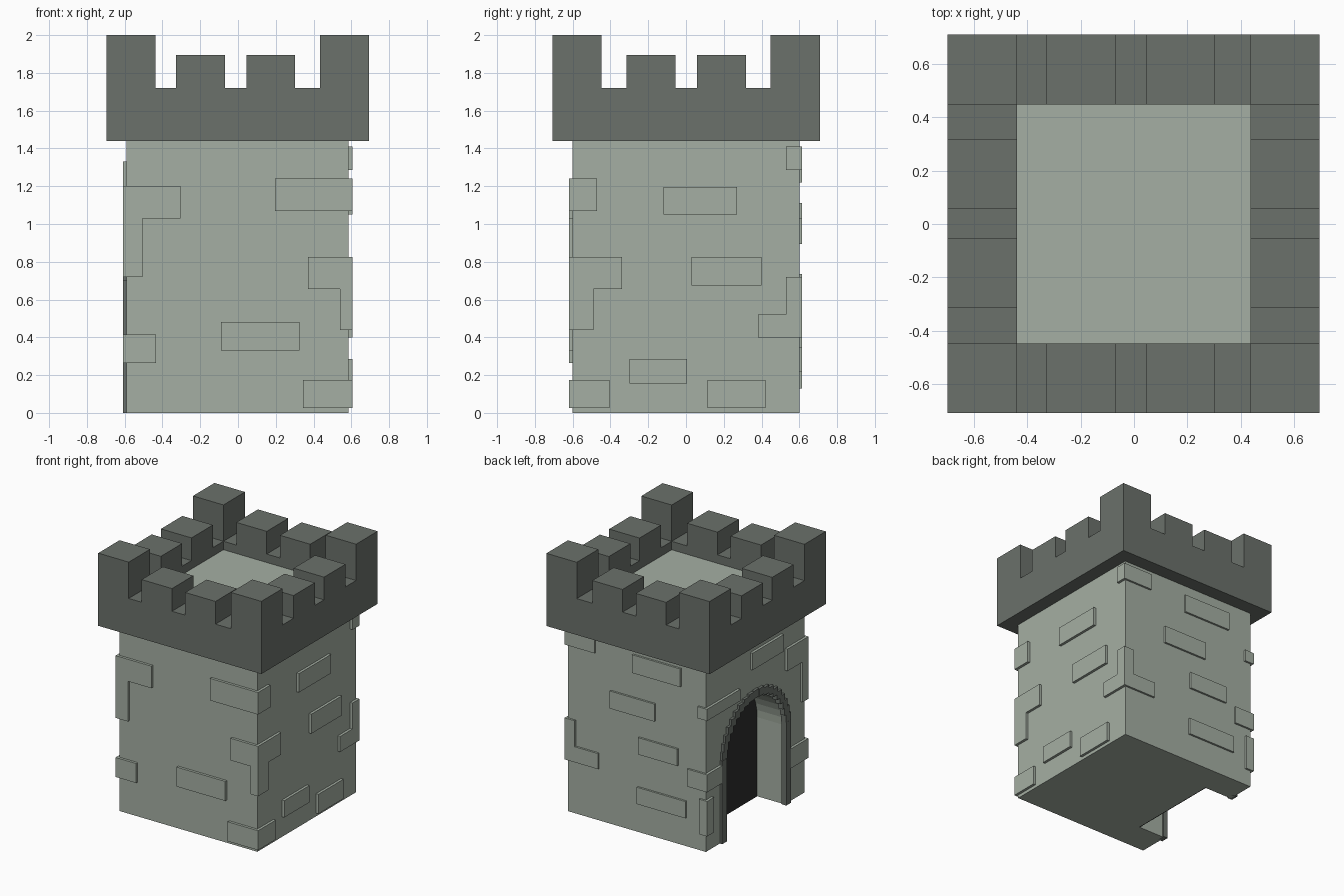
import bpy, bmesh, math

if "Cube" in bpy.data.objects:
    bpy.data.objects.remove(bpy.data.objects["Cube"])

def material(name, c):
    m = bpy.data.materials.new(name)
    m.diffuse_color = (*c, 1)
    m.use_nodes = True
    m.node_tree.nodes["Principled BSDF"].inputs["Base Color"].default_value = m.diffuse_color
    return m

STONE = material("pale_stone", (0.376, 0.429, 0.367))
DARK = material("dark_stone", (0.147, 0.165, 0.147))
BLACK = material("doorway_black", (0.028, 0.028, 0.028))

def finish(name, bm, mat):
    bmesh.ops.recalc_face_normals(bm, faces=bm.faces)
    me = bpy.data.meshes.new(name)
    bm.to_mesh(me)
    bm.free()
    me.materials.append(mat)
    ob = bpy.data.objects.new(name, me)
    bpy.context.collection.objects.link(ob)
    return ob

def add_box(bm, x0, x1, y0, y1, z0, z1):
    vs = bmesh.ops.create_cube(bm, size=1)["verts"]
    for v in vs:
        v.co = (x1 if v.co.x > 0 else x0, y1 if v.co.y > 0 else y0, z1 if v.co.z > 0 else z0)

def boxes(name, items, mat):
    bm = bmesh.new()
    for b in items:
        add_box(bm, *b)
    return finish(name, bm, mat)

CY, SPRING = 0.01, 0.61   # arch centre and springing height

def arch_prism(name, x0, x1, r, zb, mat):
    pts = [(CY + r, zb)]
    pts += [(CY + r * math.cos(a), SPRING + r * math.sin(a))
            for a in (math.pi * i / 20 for i in range(21))]
    pts.append((CY - r, zb))
    bm = bmesh.new()
    a = [bm.verts.new((x0, y, z)) for y, z in pts]
    b = [bm.verts.new((x1, y, z)) for y, z in pts]
    bm.faces.new(a)
    bm.faces.new(b[::-1])
    for i in range(len(pts)):
        j = (i + 1) % len(pts)
        bm.faces.new((a[i], b[i], b[j], a[j]))
    return finish(name, bm, mat)

# Tower body (its top is the roof floor), with the doorway recess cut in the -x side
body = boxes("tower_body", [(-0.59, 0.585, -0.6, 0.6, 0, 1.655)], STONE)
cutter = arch_prism("doorway_cutter", -0.75, -0.35, 0.37, -0.1, STONE)
cutter.hide_render = True
mod = body.modifiers.new("doorway", "BOOLEAN")
mod.operation, mod.solver, mod.object = "DIFFERENCE", "EXACT", cutter
bpy.context.view_layer.objects.active = body
bpy.ops.object.modifier_apply(modifier=mod.name)
bpy.data.objects.remove(cutter)

# Black panel at the back of the recess
arch_prism("doorway_panel", -0.356, -0.349, 0.369, 0.0, BLACK)

# Stepped door surround: two posts and a ring of small blocks
R, H = 0.39, 0.03
trim = [(-0.61, -0.57, CY + s * R - H, CY + s * R + H, 0, SPRING + 0.03) for s in (-1, 1)]
N = 20
for i in range(1, N):
    a = math.pi * i / N
    y, z = CY + R * math.cos(a), SPRING + R * math.sin(a)
    trim.append((-0.61, -0.57, y - H, y + H, z - H, z + H))
boxes("door_surround", trim, DARK)

# Battlement crown: a ring of grid cells with stepped heights
xs = [-0.697, -0.437, -0.327, -0.068, 0.045, 0.303, 0.435, 0.694]
ys = [-0.707, -0.447, -0.315, -0.055, 0.057, 0.318, 0.447, 0.709]
BASE = 1.44

def height(i, j):
    if not (0 <= i <= 6 and 0 <= j <= 6) or (0 < i < 6 and 0 < j < 6):
        return BASE
    if i in (0, 6) and j in (0, 6):
        return 2.0
    k = j if i in (0, 6) else i
    return 1.895 if k in (2, 4) else 1.72

bm = bmesh.new()
def quad(*pts):
    bm.faces.new([bm.verts.new(p) for p in pts])
for i in range(7):
    for j in range(7):
        h = height(i, j)
        if h == BASE:
            continue
        c = [(xs[i], ys[j]), (xs[i + 1], ys[j]), (xs[i + 1], ys[j + 1]), (xs[i], ys[j + 1])]
        quad(*[(x, y, h) for x, y in c])
        quad(*[(x, y, BASE) for x, y in reversed(c)])
        for k, (di, dj) in enumerate(((0, -1), (1, 0), (0, 1), (-1, 0))):
            n = height(i + di, j + dj)
            if n < h:
                p, q = c[k], c[(k + 1) % 4]
                quad((*p, n), (*q, n), (*q, h), (*p, h))
me = bpy.data.meshes.new("battlement_crown")   # normals already face outwards
bm.to_mesh(me)
bm.free()
me.materials.append(DARK)
bpy.context.collection.objects.link(bpy.data.objects.new("battlement_crown", me))

# Raised stones lying within one wall
F, B, L, Rt = -0.62, 0.615, -0.61, 0.605   # outer stone faces
boxes("front_stones", [(-0.09, 0.325, F, -0.58, 0.33, 0.48)], STONE)
boxes("right_stones", [(0.56, Rt, *s) for s in (
    (-0.12, 0.27, 1.05, 1.195), (0.03, 0.40, 0.675, 0.825),
    (-0.30, 0.005, 0.155, 0.285), (0.115, 0.42, 0.025, 0.175))], STONE)
boxes("back_stones", [(x0, x1, 0.58, B, z0, z1) for x0, x1, z0, z1 in (
    (-0.38, 0.03, 1.22, 1.36), (-0.16, 0.22, 0.895, 1.03),
    (-0.355, -0.02, 0.605, 0.735), (-0.425, -0.01, 0.22, 0.35))], STONE)
boxes("left_stones", [(L, -0.57, -0.32, 0.06, 1.20, 1.33)], STONE)

# Stones wrapping around the vertical corners
boxes("corner_stones", [
    (0.195, Rt, F, -0.47, 1.07, 1.24),      # front right
    (0.37, Rt, F, -0.34, 0.655, 0.825),
    (0.54, Rt, F, -0.49, 0.44, 0.655),
    (0.345, Rt, F, -0.405, 0.025, 0.175),
    (L, -0.305, F, -0.366, 1.03, 1.20),     # front left
    (L, -0.505, F, -0.55, 0.72, 1.03),
    (L, -0.435, F, -0.40, 0.265, 0.415),
    (0.35, Rt, 0.53, B, 1.285, 1.41),       # back right
    (0.32, Rt, 0.38, B, 0.40, 0.52),
    (0.52, Rt, 0.53, B, 0.52, 0.72),
    (L, -0.53, 0.21, B, 1.02, 1.11),        # back left
    (L, -0.44, 0.42, B, 0.47, 0.605),
    (L, -0.54, 0.53, B, 0.13, 0.40),
], STONE)
